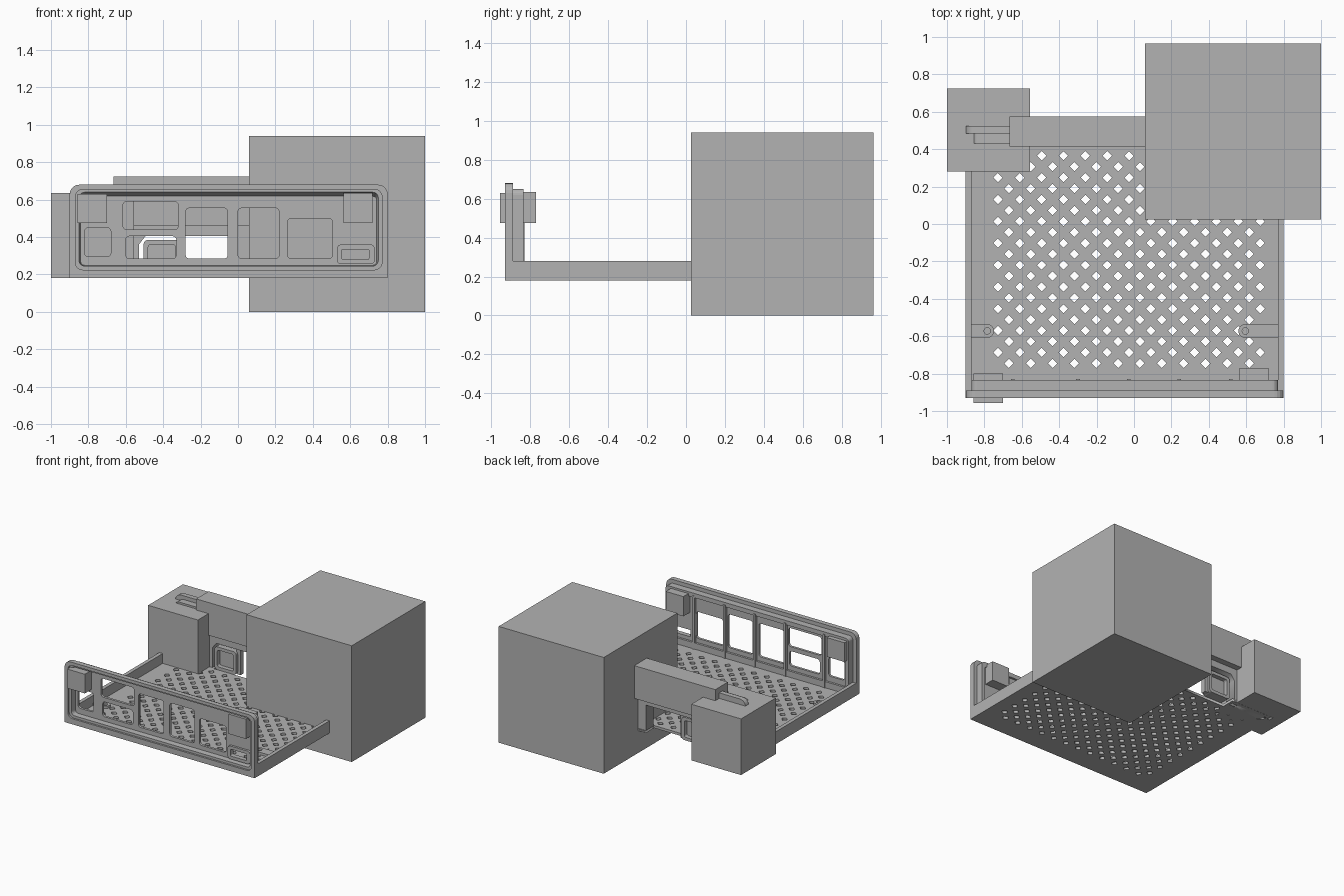
import bpy, bmesh, math

if "Cube" in bpy.data.objects:
    bpy.data.objects.remove(bpy.data.objects["Cube"])

grey = bpy.data.materials.new("plain grey")
grey.diffuse_color = (0.45, 0.45, 0.45, 1)
grey.use_nodes = True
grey.node_tree.nodes["Principled BSDF"].inputs["Base Color"].default_value = grey.diffuse_color


def finish(name, mesh):
    ob = bpy.data.objects.new(name, mesh)
    mesh.materials.clear()
    mesh.materials.append(grey)
    bpy.context.collection.objects.link(ob)
    return ob


def box(name, x0, x1, y0, y1, z0, z1):
    bm = bmesh.new()
    bmesh.ops.create_cube(bm, size=1)
    for v in bm.verts:
        v.co = ((x0 + x1) / 2 + v.co.x * (x1 - x0),
                (y0 + y1) / 2 + v.co.y * (y1 - y0),
                (z0 + z1) / 2 + v.co.z * (z1 - z0))
    me = bpy.data.meshes.new(name)
    bm.to_mesh(me)
    bm.free()
    return finish(name, me)


def rounded(x0, x1, z0, z1, top=0.02, bottom=None, seg=5):
    """Rounded rectangle with separate top and bottom corner radii."""
    bottom = top if bottom is None else bottom
    pts = []
    corners = [(x1, z1, -1, -1, top), (x0, z1, 1, -1, top),
               (x0, z0, 1, 1, bottom), (x1, z0, -1, 1, bottom)]
    for q, (cx, cz, sx, sz, r) in enumerate(corners):
        for i in range(seg + 1):
            a = math.pi / 2 * (q + i / seg)
            pts.append((cx + sx * r + r * math.cos(a), cz + sz * r + r * math.sin(a)))
    return pts


def plate(name, outlines, a, b, upright=True):
    """Sheet with holes, from a to b along y (upright) or along z (flat)."""
    cu = bpy.data.curves.new(name, 'CURVE')
    cu.dimensions = '2D'
    cu.fill_mode = 'BOTH'
    cu.extrude = (b - a) / 2
    for pts in outlines:
        sp = cu.splines.new('POLY')
        sp.points.add(len(pts) - 1)
        for p, (u, v) in zip(sp.points, pts):
            p.co = (u, v, 0, 1)
        sp.use_cyclic_u = True
    tmp = bpy.data.objects.new(name + "_curve", cu)
    bpy.context.collection.objects.link(tmp)
    bpy.context.view_layer.update()
    dg = bpy.context.evaluated_depsgraph_get()
    me = bpy.data.meshes.new_from_object(tmp.evaluated_get(dg))
    bpy.data.objects.remove(tmp)
    mid = (a + b) / 2
    for v in me.vertices:
        x, y, z = v.co
        v.co = (x, mid - z, y) if upright else (x, y, mid + z)
    return finish(name, me)


def ring_loft(name, loops):
    """Closed frame swept through (y, outline) loops."""
    bm = bmesh.new()
    rows = [[bm.verts.new((x, y, z)) for x, z in pts] for y, pts in loops]
    n = len(rows[0])
    for k, row in enumerate(rows):
        nxt = rows[(k + 1) % len(rows)]
        for i in range(n):
            j = (i + 1) % n
            bm.faces.new((row[i], row[j], nxt[j], nxt[i]))
    bmesh.ops.recalc_face_normals(bm, faces=bm.faces)
    me = bpy.data.meshes.new(name)
    bm.to_mesh(me)
    bm.free()
    return finish(name, me)


# Large block, small block and the beam between them
box("large_block", 0.06, 1.0, 0.025, 0.965, 0, 0.94)
box("small_block", -1.0, -0.555, 0.28, 0.725, 0.181, 0.635)
box("beam", -0.665, 0.06, 0.415, 0.575, 0.46, 0.725)

# Perforated tray floor with a notch at the back
floor = [(-0.88, -0.9), (0.78, -0.9), (0.78, 0.525), (-0.01, 0.525),
         (-0.01, 0.42), (-0.51, 0.42), (-0.51, 0.525), (-0.88, 0.525)]
holes, pitch, d = [], 0.1168, 0.025
for row in range(20):
    odd = row % 2
    for col in range(12 + odd):
        x = -0.669 - odd * pitch / 2 + col * pitch
        y = -0.745 + row * pitch / 2
        holes.append([(x - d, y), (x, y - d), (x + d, y), (x, y + d)])
plate("tray_floor", [floor] + holes, 0.18, 0.2, upright=False)

# Side rails and mounting tabs
box("left_rail", -0.9, -0.87, -0.9, 0.5, 0.18, 0.28)
box("right_rail", 0.77, 0.8, -0.9, 0.5, 0.18, 0.28)
for name, hx, edge in (("left", -0.785, -0.87), ("right", 0.595, 0.77)):
    s = 1 if hx > edge else -1
    arc = [(hx + s * 0.037 * math.sin(t * math.pi / 8),
            -0.572 + 0.037 * math.cos(t * math.pi / 8)) for t in range(9)]
    hole = [(hx + 0.017 * math.cos(t * math.pi / 6),
             -0.572 + 0.017 * math.sin(t * math.pi / 6)) for t in range(12)]
    plate(name + "_tab", [[(edge, -0.535)] + arc + [(edge, -0.609)], hole],
          0.2, 0.22, upright=False)

# Front frame: stepped flange, sloped recess and rear rim
outer = rounded(-0.9, 0.8, 0.18, 0.68, 0.05, 0.002)
step = rounded(-0.87, 0.77, 0.225, 0.655, 0.04)
lip = rounded(-0.85, 0.75, 0.245, 0.64, 0.03)
inner = rounded(-0.84, 0.74, 0.25, 0.615, 0.02)
rim = rounded(-0.87, 0.77, 0.19, 0.65, 0.03, 0.002)
ring_loft("front_frame", [
    (-0.93, outer), (-0.93, step), (-0.915, step), (-0.915, lip), (-0.865, inner),
    (-0.835, inner), (-0.835, rim), (-0.89, rim), (-0.89, outer)])

# Front panel with its windows
windows = [rounded(*w) for w in (
    (-0.82, -0.68, 0.295, 0.45), (-0.615, -0.32, 0.44, 0.59),
    (-0.6, -0.33, 0.285, 0.405), (-0.28, -0.055, 0.285, 0.555),
    (0.0, 0.22, 0.285, 0.555), (0.265, 0.505, 0.285, 0.5),
    (0.555, 0.7, 0.28, 0.335, 0.008))]
plate("front_panel", [rounded(-0.855, 0.755, 0.235, 0.63)] + windows, -0.872, -0.852)
plate("port_surround", [rounded(0.53, 0.73, 0.255, 0.36),
                        rounded(0.555, 0.7, 0.28, 0.335, 0.008)], -0.89, -0.87)
for i, x in enumerate((-0.648, -0.3, -0.028, 0.242, 0.517)):
    box(f"panel_rib_{i + 1}", x - 0.01, x + 0.01, -0.855, -0.83, 0.2, 0.63)

# Small cubes in the upper corners of the panel
box("left_cube", -0.857, -0.7, -0.957, -0.8, 0.475, 0.63)
box("right_cube", 0.563, 0.72, -0.927, -0.77, 0.475, 0.635)


# Rear panel: same outline, open at the bottom
def notched(x0, x1, top, r):
    arc = [p for p in rounded(x0, x1, 0.18, top, r, 0.002) if p[1] > 0.4]
    return arc + [(x0, 0.18), (-0.53, 0.18), (-0.53, 0.36), (-0.495, 0.405),
                  (-0.01, 0.405), (-0.01, 0.18), (x1, 0.18)]


plate("rear_flange", [notched(-0.9, 0.8, 0.68, 0.05)], 0.485, 0.525)
plate("rear_panel", [notched(-0.86, 0.76, 0.65, 0.03)], 0.43, 0.485)

# Socket in the rear opening
plate("socket_ring", [rounded(-0.505, -0.31, 0.2, 0.385, 0.025),
                      rounded(-0.48, -0.335, 0.225, 0.36, 0.015)], 0.42, 0.5)
plate("socket_back", [rounded(-0.49, -0.325, 0.215, 0.37, 0.015)], 0.455, 0.465)
box("socket_arm", -0.32, -0.285, 0.44, 0.48, 0.2, 0.42)
